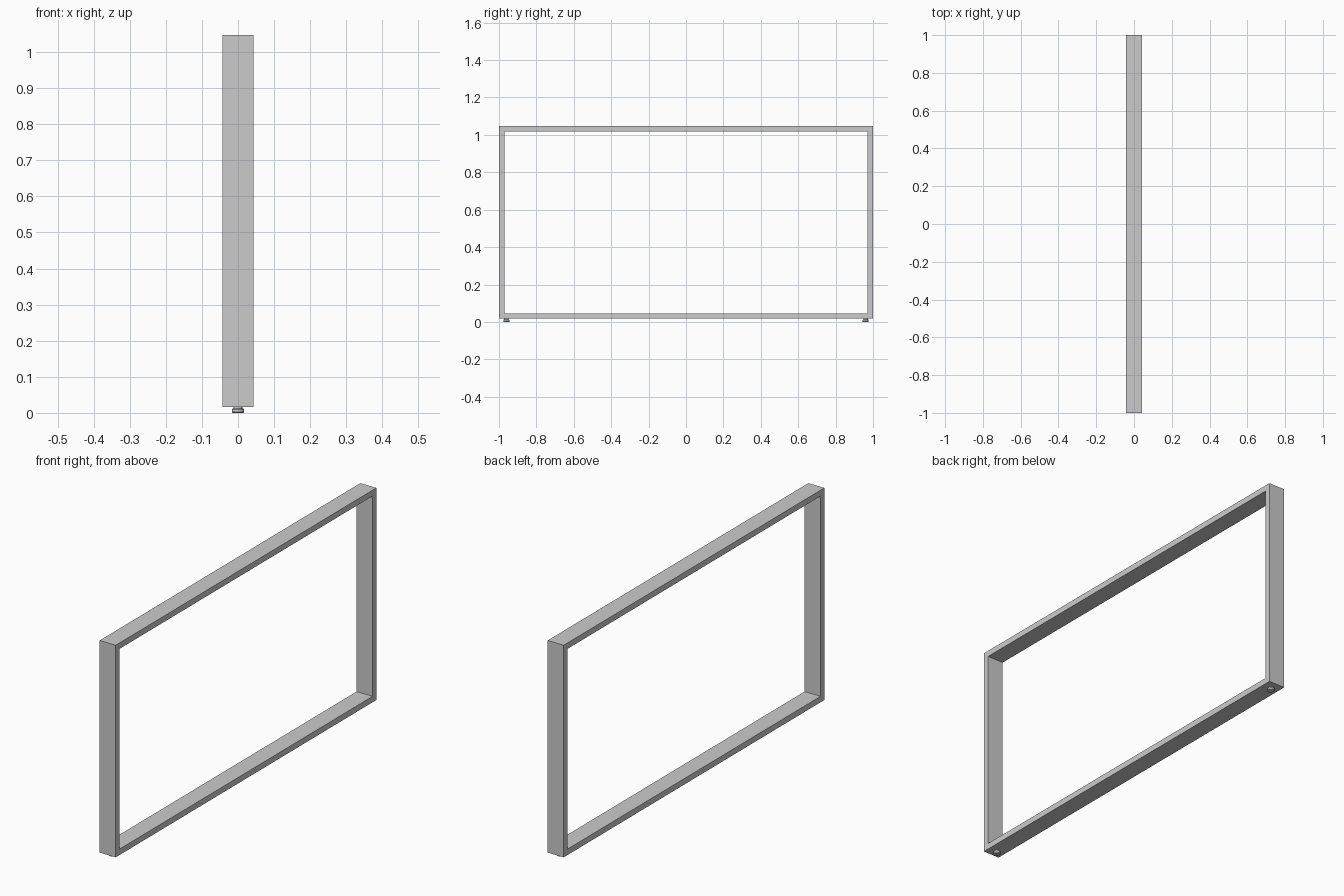
import bpy, bmesh, math

if "Cube" in bpy.data.objects:
    bpy.data.objects.remove(bpy.data.objects["Cube"])

HALF_W = 0.043            # half depth of the flat bar (x)
HALF_L = 1.0              # half length (y)
Z0, Z1 = 0.017, 1.047     # bottom and top of the frame
T = 0.029                 # bar thickness


def make_object(name, bm):
    bmesh.ops.recalc_face_normals(bm, faces=bm.faces)
    mesh = bpy.data.meshes.new(name)
    bm.to_mesh(mesh)
    bm.free()
    obj = bpy.data.objects.new(name, mesh)
    bpy.context.collection.objects.link(obj)
    return obj


def rect_ring(bm, x, inset):
    a, b, c = HALF_L - inset, Z0 + inset, Z1 - inset
    return [bm.verts.new((x, y, z)) for y, z in ((-a, b), (a, b), (a, c), (-a, c))]


def bridge_loop(bm, rings):
    for r, s in zip(rings, rings[1:] + rings[:1]):
        n = len(r)
        for i in range(n):
            j = (i + 1) % n
            bm.faces.new((r[i], r[j], s[j], s[i]))


# Rectangular leg frame: bar cross-section carried round four corners
bm = bmesh.new()
bridge_loop(bm, [rect_ring(bm, HALF_W, 0), rect_ring(bm, HALF_W, T),
                 rect_ring(bm, -HALF_W, T), rect_ring(bm, -HALF_W, 0)])
make_object("leg_frame", bm)


# Levelling feet: lathed pad with a narrower neck
def levelling_foot(name, y, seg=24):
    profile = [(0.0145, 0.0), (0.0165, 0.002), (0.0165, 0.010),
               (0.0145, 0.012), (0.012, 0.0125), (0.012, Z0 + 0.001)]
    bm = bmesh.new()
    rings = [[bm.verts.new((r * math.cos(2 * math.pi * i / seg),
                            y + r * math.sin(2 * math.pi * i / seg), z))
              for i in range(seg)] for r, z in profile]
    for r, s in zip(rings, rings[1:]):
        for i in range(seg):
            j = (i + 1) % seg
            bm.faces.new((r[i], r[j], s[j], s[i]))
    bm.faces.new(rings[0])
    bm.faces.new(rings[-1])
    obj = make_object(name, bm)
    bpy.ops.object.select_all(action='DESELECT')
    obj.select_set(True)
    bpy.context.view_layer.objects.active = obj
    bpy.ops.object.shade_smooth_by_angle(angle=math.radians(30))


levelling_foot("front_foot", -0.96)
levelling_foot("back_foot", 0.96)
